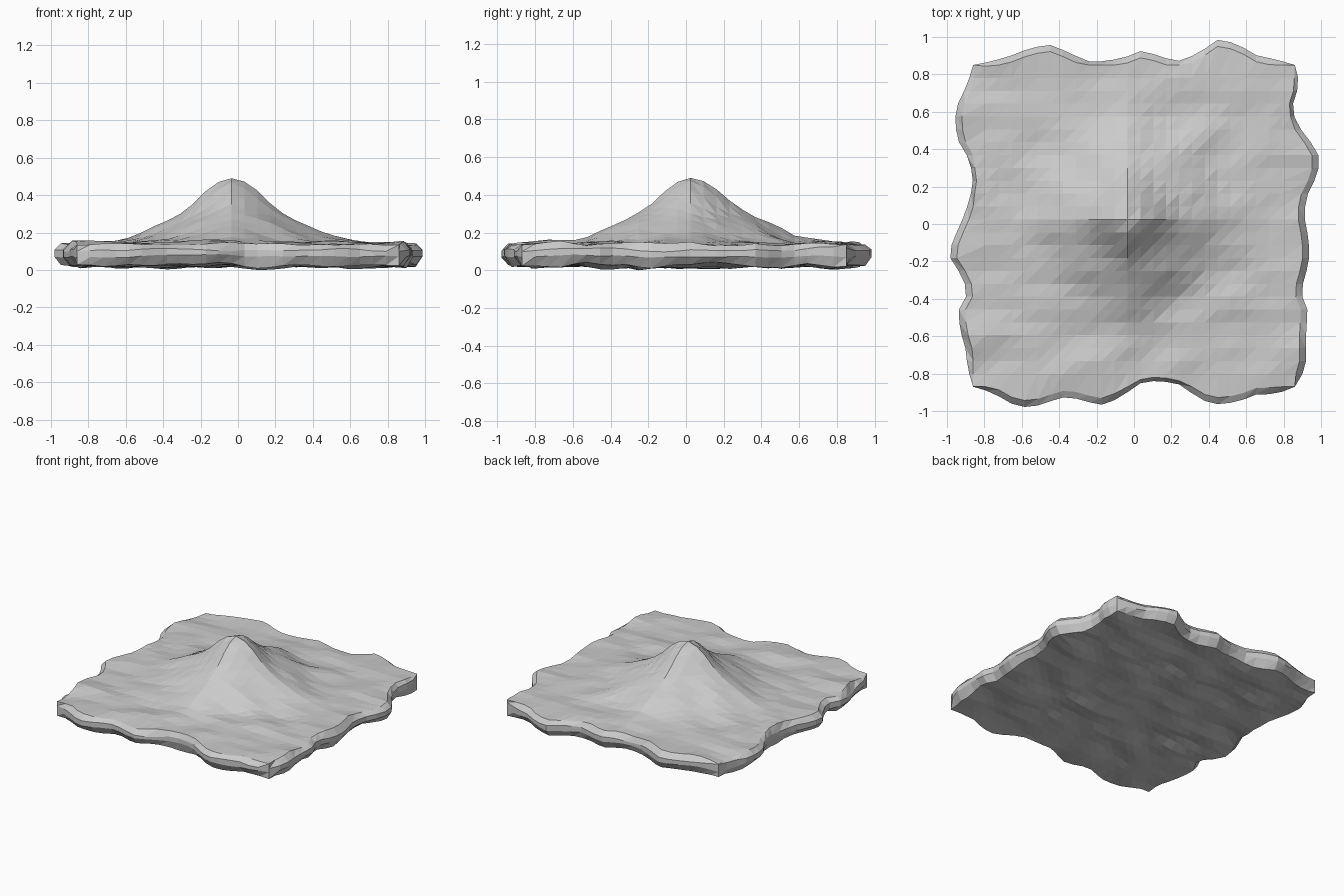
import bpy
import bmesh
from mathutils import Vector, noise

cube = bpy.data.objects.get("Cube")
if cube:
    bpy.data.objects.remove(cube, do_unlink=True)

N = 25              # cells along each side
HALF = 0.86         # half width of the square before the coast is pushed out
CY = -0.01          # middle of the square in y
STEP = 2 * HALF / N
PEAK = Vector((-STEP / 2, CY + STEP / 2))

# Coast offsets in hundredths, evenly spaced along each side
FRONT = [0, 3, 9, 11.5, 8, 5, 8, 10, 4, -3, -3, -1, 7, 9.5, 8, 4, 4, 0]
BACK = [0, 2, 5, 9, 11, 7, 2, 2, 4, 8, 4, 2, 7, 14, 11, 5, 3, 0]
LEFT = [0, 6, 6, 6, 7, 3, 6, 8, 7, 5, 6, 11, 14, 8, 0, -1, 2.5, 0]
RIGHT = [0, 3, 4, 7, 8, 2.5, 7, 13.5, 9.5, 5, 1.5, 0, 2, 8, 10, 8, 3, 0]

# Mountain profile: distance from the summit, height
SLOPE = [(0, .49), (.07, .47), (.14, .42), (.21, .35), (.28, .30), (.35, .265),
         (.42, .235), (.5, .195), (.6, .165), (.75, .147), (1, .14), (3, .135)]


def coast(side, k):
    t = k / N * (len(side) - 1)
    a = min(int(t), len(side) - 2)
    return (side[a] + (side[a + 1] - side[a]) * (t - a)) / 100


def slope(r):
    for (r0, z0), (r1, z1) in zip(SLOPE, SLOPE[1:]):
        if r <= r1:
            return z0 + (z1 - z0) * (r - r0) / (r1 - r0)
    return SLOPE[-1][1]


def plan(i, j, inset):
    """Grid point in plan, pushed out to the coast when on the border."""
    p = Vector((-HALF + i * STEP, CY - HALF + j * STEP))

    def push(side, k):
        d = coast(side, k)
        if inset and 0 < k < N:
            d = min(d - .02, max(0, d - .035))
        return d
    if j == 0:
        p.y -= push(FRONT, i)
    if j == N:
        p.y += push(BACK, i)
    if i == 0:
        p.x -= push(RIGHT, j)
    if i == N:
        p.x += push(LEFT, j)
    return p


def bump(p, seed, size):
    return noise.noise(Vector((p.x * 4, p.y * 6, seed))) * size


def top_height(p):
    d = p - PEAK
    if d.y > 0:
        d.y /= 1.1
    r = (abs(d.x) ** 1.25 + abs(d.y) ** 1.25) ** (1 / 1.25)
    spur = .03 * max(0, 1 - (p - Vector((.28, .3))).length / .2)
    return slope(r) + spur + bump(p, 3, .024) * min(1, r / .4)


bm = bmesh.new()


def vert(i, j, inset, height):
    p = plan(i, j, inset)
    return bm.verts.new((p.x, p.y, height(p)))


def sheet(height, flip):
    """Triangulated terrain sheet; returns its vertices."""
    grid = {(i, j): vert(i, j, True, height)
            for i in range(N + 1) for j in range(N + 1)}
    for i in range(N):
        for j in range(N):
            a, b = grid[i, j], grid[i + 1, j]
            c, d = grid[i + 1, j + 1], grid[i, j + 1]
            for tri in ((a, b, c), (a, c, d)):
                bm.faces.new(tri[::-1] if flip else tri)
    return grid


# Land surface and underside
top = sheet(top_height, False)
bottom = sheet(lambda p: .03 + bump(p, 9, .03), True)

# Bevelled rim joining the two
border = ([(k, 0) for k in range(N)] + [(N, k) for k in range(N)]
          + [(N - k, N) for k in range(N)] + [(0, N - k) for k in range(N)])
rings = [[bottom[b] for b in border],
         [vert(*b, False, lambda p: .073 + bump(p, 5, .015)) for b in border],
         [vert(*b, False, lambda p: .108 + bump(p, 7, .02)) for b in border],
         [top[b] for b in border]]
for low, high in zip(rings, rings[1:]):
    for k in range(len(border)):
        n = (k + 1) % len(border)
        bm.faces.new((low[k], low[n], high[n]))
        bm.faces.new((low[k], high[n], high[k]))

# Rest the slab on the ground, keeping the summit height
lowest = min(v.co.z for v in bm.verts)
for v in bottom.values():
    v.co.z -= lowest
bmesh.ops.recalc_face_normals(bm, faces=bm.faces)

mesh = bpy.data.meshes.new("mountain_terrain")
bm.to_mesh(mesh)
bm.free()

rock = bpy.data.materials.new("grey_rock")
rock.use_nodes = True
rock.diffuse_color = (.6, .6, .6, 1)
rock.node_tree.nodes["Principled BSDF"].inputs["Base Color"].default_value = (.6, .6, .6, 1)
mesh.materials.append(rock)
bpy.context.collection.objects.link(bpy.data.objects.new("mountain_terrain", mesh))
